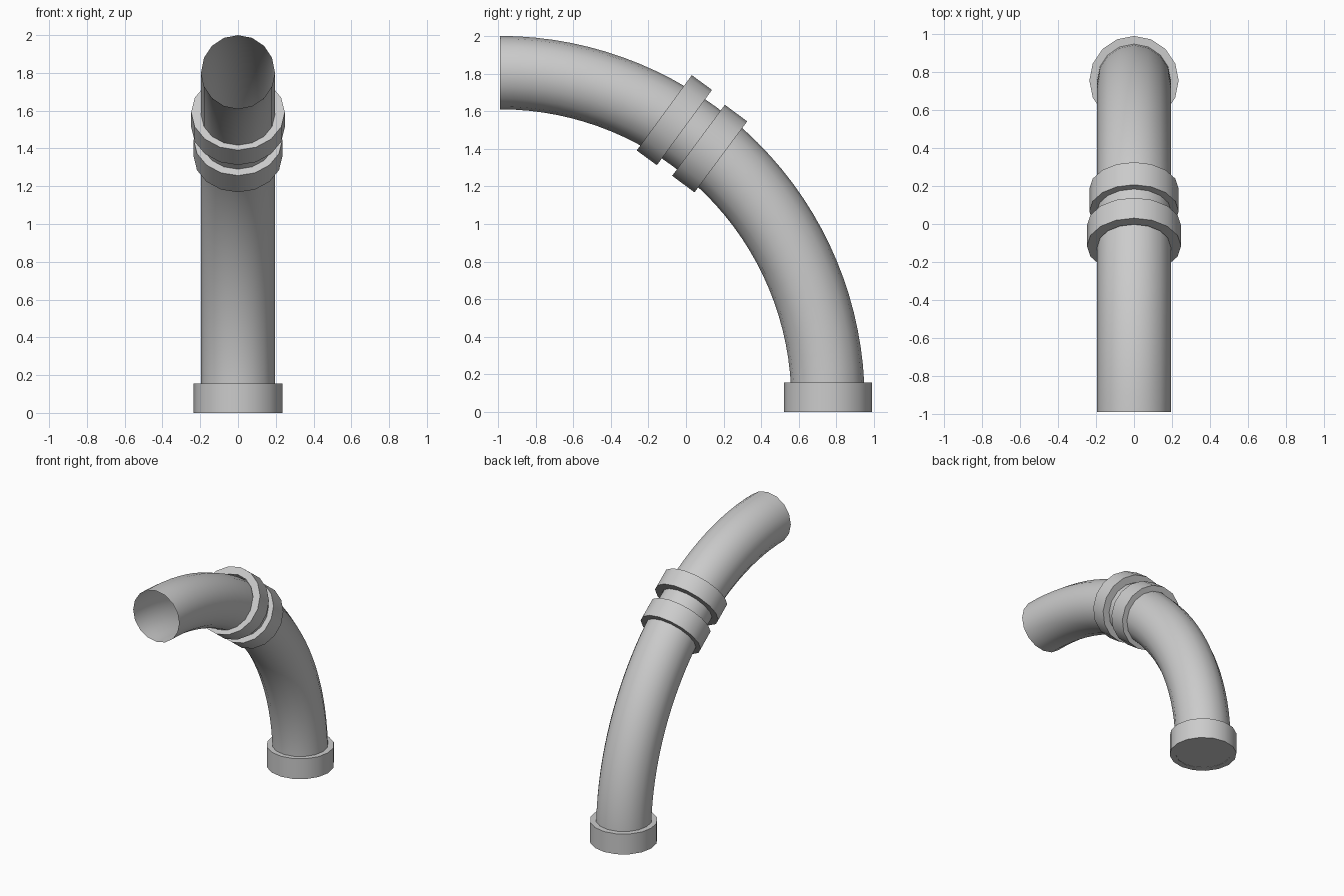
import bpy, bmesh
from math import sin, cos, pi, radians
from mathutils import Matrix, Vector

if "Cube" in bpy.data.objects:
    bpy.data.objects.remove(bpy.data.objects["Cube"])

SIDES = 16


def add_ring(bm, centre, tilt, radius, offset=0.0):
    """Circle of vertices tilted about X, shifted along its own axis."""
    m = Matrix.Translation(centre) @ Matrix.Rotation(tilt, 4, 'X')
    return [bm.verts.new(m @ Vector((radius * cos(2 * pi * i / SIDES),
                                     radius * sin(2 * pi * i / SIDES), offset)))
            for i in range(SIDES)]


def bridge(bm, a, b):
    for i in range(SIDES):
        j = (i + 1) % SIDES
        bm.faces.new((a[i], a[j], b[j], b[i]))


def finish(bm, name):
    bmesh.ops.recalc_face_normals(bm, faces=bm.faces)
    me = bpy.data.meshes.new(name)
    bm.to_mesh(me)
    bm.free()
    ob = bpy.data.objects.new(name, me)
    bpy.context.collection.objects.link(ob)
    bpy.ops.object.select_all(action='DESELECT')
    ob.select_set(True)
    bpy.context.view_layer.objects.active = ob
    bpy.ops.object.shade_smooth_by_angle(angle=radians(35))


def collar(name, y, z, tilt, outer, inner, width):
    bm = bmesh.new()
    h = width / 2
    rings = [add_ring(bm, (0, y, z), tilt, r, o)
             for r, o in ((outer, -h), (outer, h), (inner, h), (inner, -h))]
    for k in range(4):
        bridge(bm, rings[k], rings[(k + 1) % 4])
    finish(bm, name)


# Bent pipe: short straight foot, then a quarter bend to the open mouth
BEND, CY, CZ, R = 1.745, -0.99, 0.06, 0.195
STEPS = 32
bm = bmesh.new()
foot = add_ring(bm, (0, CY + BEND, 0.002), 0, R)
bm.faces.new(foot[::-1])
prev = foot
for s in range(STEPS + 1):
    a = pi / 2 * s / STEPS
    ring = add_ring(bm, (0, CY + BEND * cos(a), CZ + BEND * sin(a)), a, R)
    bridge(bm, prev, ring)
    prev = ring
finish(bm, "bent_pipe")

# Foot collar and the two collars around the middle of the bend
collar("foot_collar", 0.755, 0.078, 0, 0.235, 0.192, 0.156)
collar("lower_collar", 0.126, 1.401, radians(53.4), 0.235, 0.192, 0.148)
collar("upper_collar", -0.062, 1.552, radians(53.8), 0.248, 0.192, 0.133)
